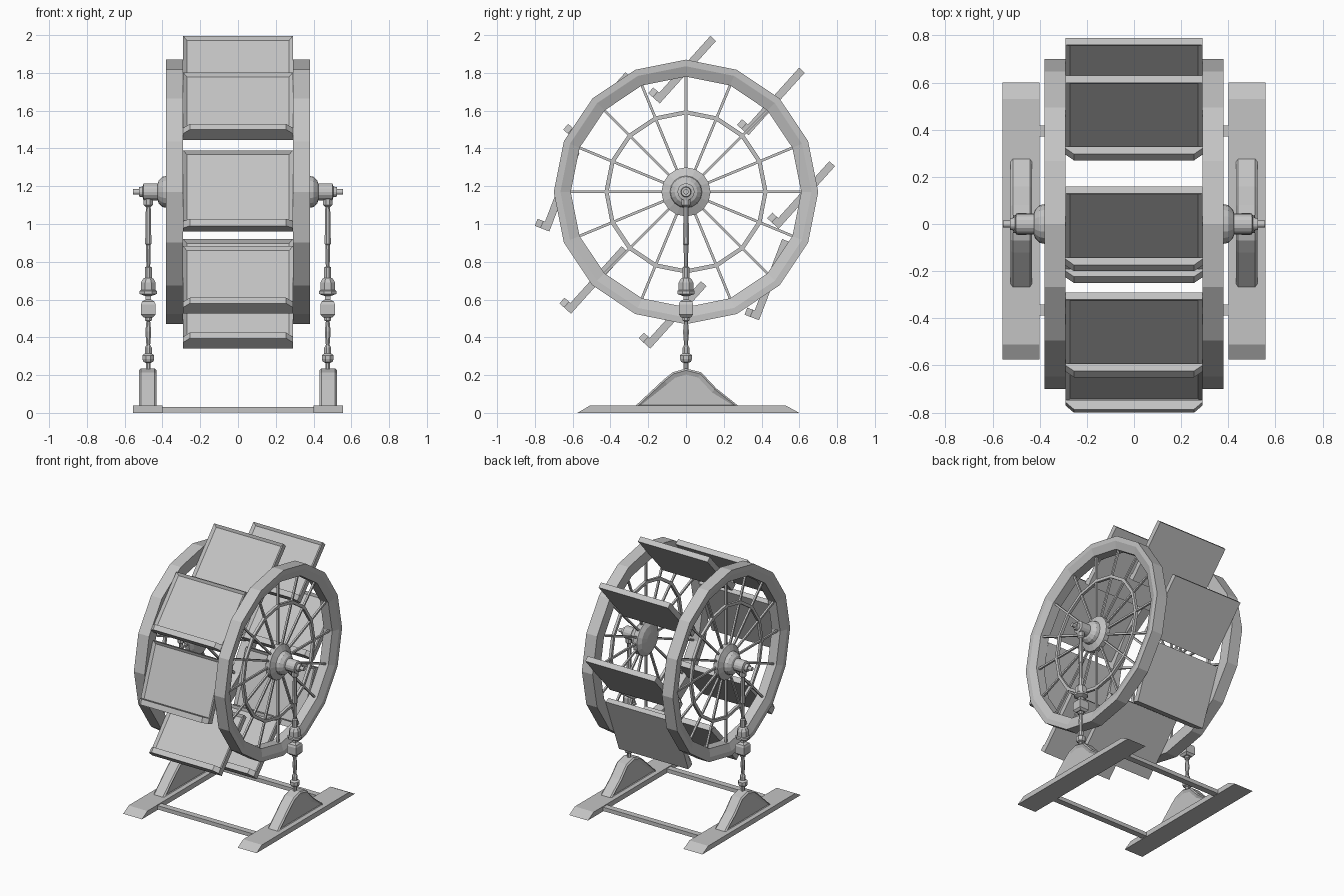
import bpy, bmesh
from math import sin, cos, pi, radians
from mathutils import Vector

cube = bpy.data.objects.get("Cube")
if cube:
    bpy.data.objects.remove(cube, do_unlink=True)

gray = bpy.data.materials.new("plain_gray")
gray.use_nodes = True
gray.diffuse_color = (0.55, 0.55, 0.55, 1)
gray.node_tree.nodes["Principled BSDF"].inputs["Base Color"].default_value = (0.55, 0.55, 0.55, 1)

HUB_Z = 1.17
SEGMENTS = 16


def finish(name, bm):
    bmesh.ops.recalc_face_normals(bm, faces=bm.faces)
    mesh = bpy.data.meshes.new(name)
    bm.to_mesh(mesh)
    bm.free()
    mesh.materials.append(gray)
    obj = bpy.data.objects.new(name, mesh)
    bpy.context.collection.objects.link(obj)
    return obj


def loft(bm, rings, closed=False):
    """Bridge rings of points; cap both ends unless the loop closes."""
    loops = [[bm.verts.new(p) for p in ring] for ring in rings]
    count = len(loops[0])
    pairs = list(zip(loops, loops[1:]))
    if closed:
        pairs.append((loops[-1], loops[0]))
    for a, b in pairs:
        for i in range(count):
            j = (i + 1) % count
            bm.faces.new((a[i], a[j], b[j], b[i]))
    if not closed:
        bm.faces.new(loops[0])
        bm.faces.new(loops[-1])


def lathe_x(bm, profile, sides, closed=False):
    """Turn (x, radius) pairs around the wheel axis."""
    loft(bm, [[(x, r * sin(2 * pi * i / sides), HUB_Z + r * cos(2 * pi * i / sides))
               for i in range(sides)] for x, r in profile], closed)


def lathe_z(bm, x, profile, sides):
    """Turn (z, radius) pairs around an upright line at x."""
    loft(bm, [[(x + r * cos(2 * pi * (i + .5) / sides), r * sin(2 * pi * (i + .5) / sides), z)
               for i in range(sides)] for z, r in profile])


def inset_side(bm, normal, width, depth):
    """Sink a panel into the largest face that looks along normal."""
    bmesh.ops.recalc_face_normals(bm, faces=bm.faces)
    bm.normal_update()
    faces = [f for f in bm.faces if f.normal.dot(normal) > 0.99]
    face = max(faces, key=lambda f: f.calc_area())
    bmesh.ops.inset_region(bm, faces=[face], thickness=width, depth=0)
    for v in face.verts:
        v.co -= normal * depth


# Wheels, hubs, posts and feet, one set on each side
for side, s in (("left", 1), ("right", -1)):
    # Faceted rim with a sloping inner edge
    bm = bmesh.new()
    lathe_x(bm, [(s * x, r) for x, r in
                 ((.29, .61), (.29, .70), (.38, .70), (.38, .665), (.36, .61))],
            SEGMENTS, closed=True)
    finish(side + "_rim", bm)

    # Thin middle ring
    bm = bmesh.new()
    lathe_x(bm, [(s * x, r) for x, r in
                 ((.325, .41), (.325, .432), (.345, .432), (.345, .41))],
            SEGMENTS, closed=True)
    finish(side + "_inner_ring", bm)

    # Spokes
    bm = bmesh.new()
    w = .007
    for k in range(SEGMENTS):
        a = 2 * pi * k / SEGMENTS
        out, across = Vector((0, sin(a), cos(a))), Vector((0, cos(a), -sin(a)))
        mid = Vector((s * .335, 0, HUB_Z))
        loft(bm, [[mid + out * r + across * i * w + Vector((j * w, 0, 0))
                   for i, j in ((-1, -1), (1, -1), (1, 1), (-1, 1))]
                  for r in (.08, .63)])
    finish(side + "_spokes", bm)

    # Stepped hub and axle stub
    bm = bmesh.new()
    lathe_x(bm, [(s * x, r) for x, r in
                 ((.29, .05), (.30, .10), (.32, .13), (.355, .13), (.375, .085),
                  (.40, .08), (.42, .06), (.425, .045), (.50, .045),
                  (.505, .028), (.525, .025), (.525, .014), (.555, .014))], SEGMENTS)
    finish(side + "_hub", bm)

    # Turned post
    bm = bmesh.new()
    lathe_z(bm, s * .475,
            ((.21, .014), (.265, .014), (.27, .028), (.285, .034), (.305, .034),
             (.315, .02), (.345, .02), (.36, .011), (.43, .017), (.485, .011),
             (.49, .02), (.51, .02)), 8)
    lathe_z(bm, s * .475,
            ((.62, .022), (.63, .05), (.645, .05), (.65, .042), (.69, .042),
             (.71, .03), (.715, .02), (.77, .02), (.775, .011), (.89, .014), (.895, .018),
             (1.09, .014), (1.10, .026), (1.14, .026)), 8)
    finish(side + "_post", bm)

    # Square clamp block on the post
    bm = bmesh.new()
    lathe_z(bm, s * .475, ((.505, .035), (.52, .054), (.575, .054), (.59, .045),
                           (.60, .02), (.625, .02)), 4)
    finish(side + "_post_block", bm)

    # Foot with sunken side panels
    bm = bmesh.new()
    outline = ((-.27, .035), (-.12, .175), (-.07, .215), (0, .235), (.08, .215),
               (.16, .13), (.28, .035))
    loft(bm, [[(s * .478 + dx, y * k, .035 + (z - .035) * k) for y, z in outline]
              for dx, k in ((-.046, .95), (-.036, 1), (.036, 1), (.046, .95))])
    for d in (1, -1):
        inset_side(bm, Vector((d, 0, 0)), .022, .008)
    finish(side + "_foot", bm)

    # Ground board with sloped ends
    bm = bmesh.new()
    loft(bm, [[(s * x, y, z) for y, z in ((-.575, 0), (-.51, .038), (.53, .038), (.60, 0))]
              for x in (.40, .557)])
    finish(side + "_ground_board", bm)

# Cross bars between the ground boards
for name, y in (("front_cross_bar", -.365), ("back_cross_bar", .395)):
    bm = bmesh.new()
    loft(bm, [[(x, y + dy, z) for dy, z in ((-.023, .003), (.023, .003), (.023, .032), (-.023, .032))]
              for x in (-.41, .41)])
    finish(name, bm)


def tray(number, tip_y, tip_z, tilt):
    """Tilted panel with a raised border and a ledge at its lower edge."""
    t = radians(tilt)
    up, face = Vector((0, cos(t), sin(t))), Vector((0, -sin(t), cos(t)))
    base = Vector((0, tip_y, tip_z)) - face * .082
    place = lambda x, u, n: base + up * u + face * n + Vector((x, 0, 0))
    bm = bmesh.new()
    loft(bm, [[place(x, u, n) for x, u in ((-.29, 0), (.29, 0), (.29, .445), (-.29, .445))]
              for n in (0, .04)])
    inset_side(bm, face, .027, .014)
    loft(bm, [[place(x, u, n) for x, n in ((-.29, .039), (.29, .039), (.29, .05),
                                           (.255, .082), (-.255, .082), (-.29, .05))]
              for u in (0, .04)])
    finish("tray_%d" % number, bm)


# Eight reading trays around the wheel: ledge tip (y, z) and tilt
trays = ((-.20, 1.693, 48), (.27, 1.525, 48), (.43, 1.03, 48), (.31, .52, 69),
         (-.25, .395, 48), (-.67, .58, 48), (-.80, .99, 69), (-.65, 1.50, 48))
for i, spec in enumerate(trays, 1):
    tray(i, *spec)
